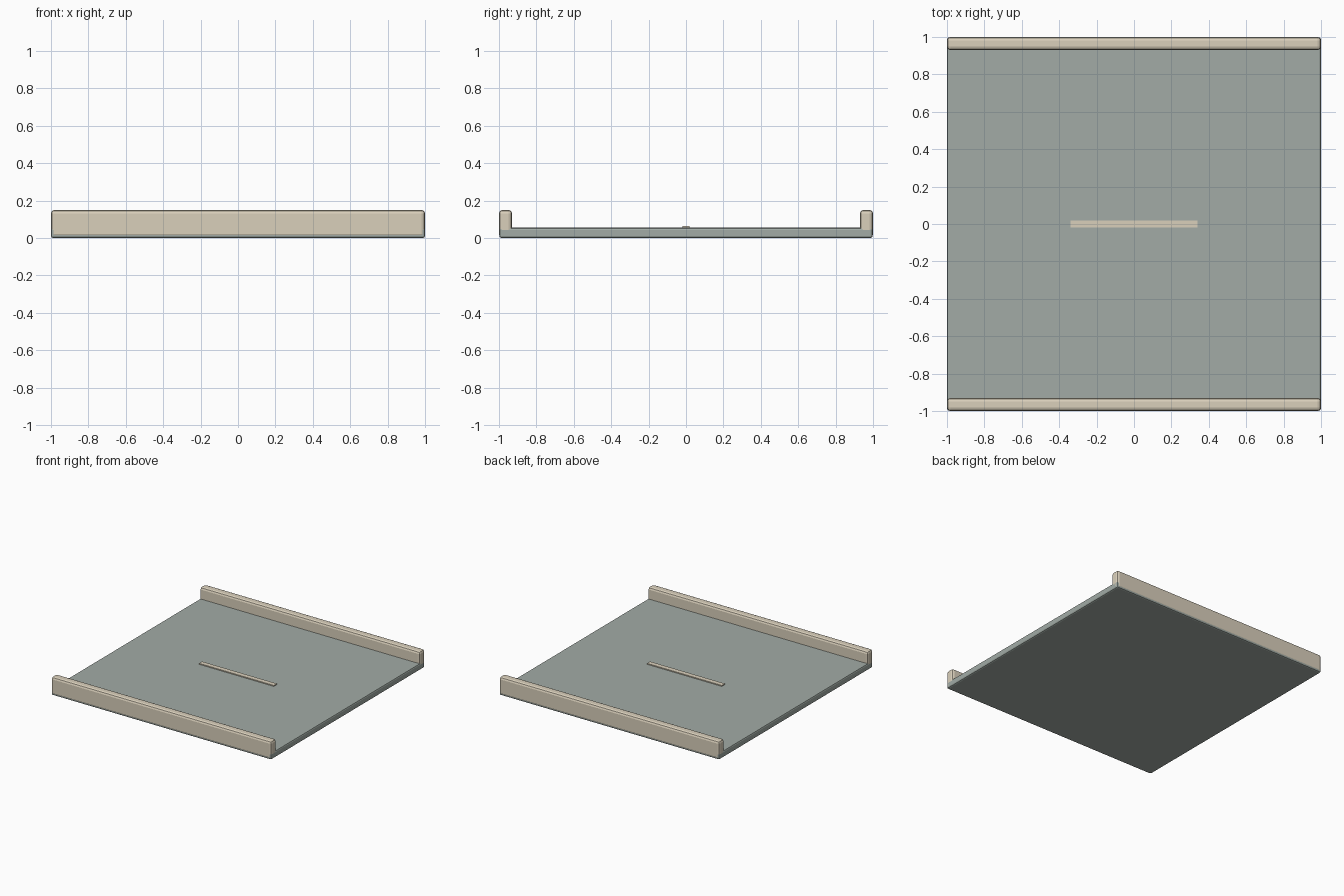
import bpy

if "Cube" in bpy.data.objects:
    bpy.data.objects.remove(bpy.data.objects["Cube"])


def material(name, color):
    m = bpy.data.materials.new(name)
    m.diffuse_color = (*color, 1)
    m.use_nodes = True
    m.node_tree.nodes["Principled BSDF"].inputs["Base Color"].default_value = m.diffuse_color
    return m


asphalt = material("asphalt", (0.36, 0.41, 0.38))
stone = material("stone", (0.70, 0.63, 0.50))


def box(name, lo, hi, mat, bevel=0.0):
    """Axis-aligned box between two corners, with optional rounded edges."""
    bpy.ops.mesh.primitive_cube_add(size=1, location=[(a + b) / 2 for a, b in zip(lo, hi)])
    ob = bpy.context.object
    ob.name = name
    ob.scale = [b - a for a, b in zip(lo, hi)]
    bpy.ops.object.transform_apply(location=False, rotation=False, scale=True)
    ob.data.materials.append(mat)
    if bevel:
        mod = ob.modifiers.new("rounded_edges", 'BEVEL')
        mod.width = bevel
        mod.segments = 2
    return ob


# Road slab
box("road_slab", (-1, -0.998, 0), (1, 0.998, 0.055), asphalt, 0.012)

# Raised kerbs along the front and back edges
for name, side in (("front_kerb", -1), ("back_kerb", 1)):
    y0, y1 = sorted((side * 0.93, side * 1.0))
    box(name, (-1, y0, 0.003), (1, y1, 0.15), stone, 0.018)

# Painted centre dash
box("centre_dash", (-0.34, -0.02, 0.05), (0.34, 0.02, 0.063), stone)
